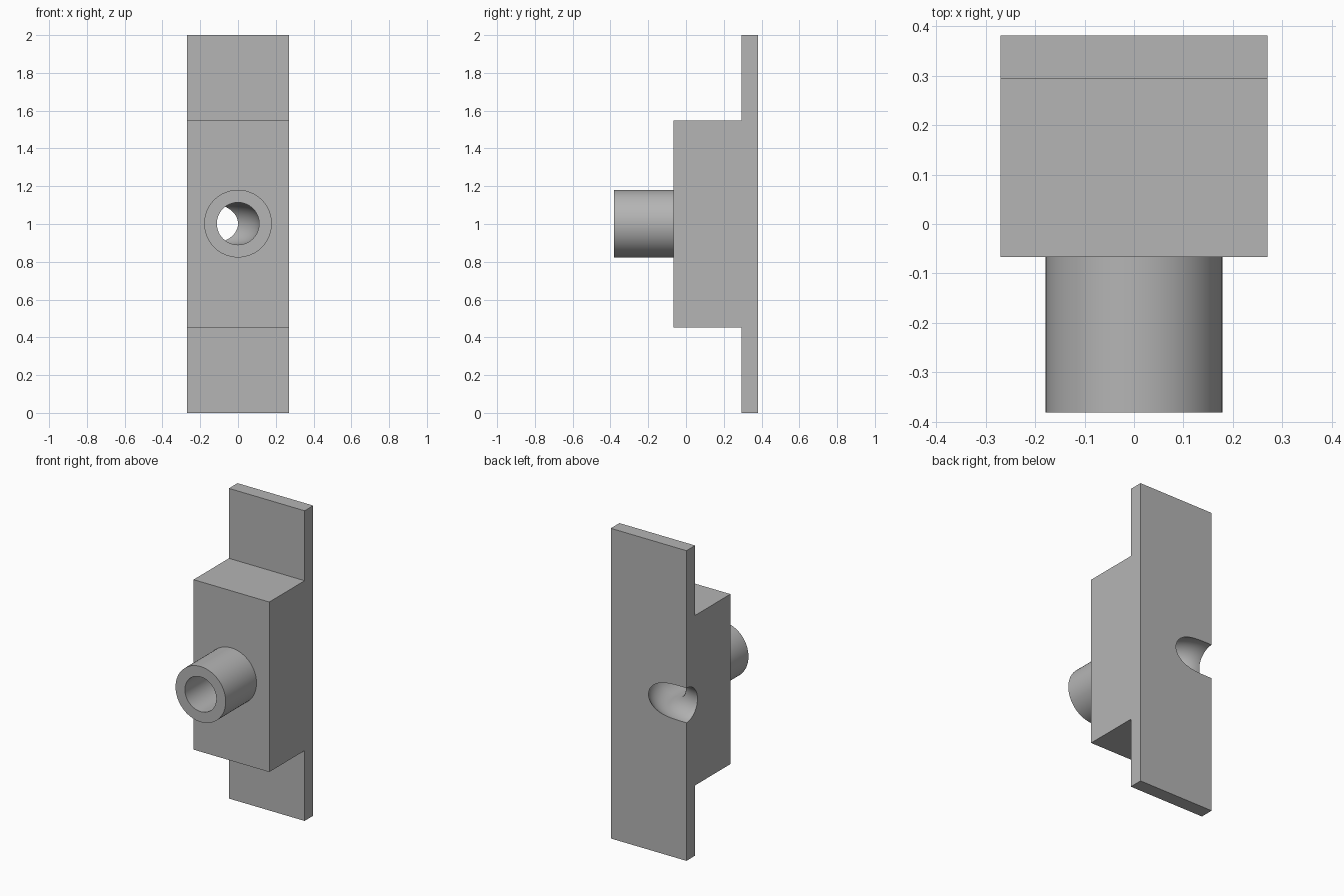
import bpy
import bmesh
from math import cos, sin, pi
from mathutils import Vector

if "Cube" in bpy.data.objects:
    bpy.data.objects.remove(bpy.data.objects["Cube"], do_unlink=True)

HALF_W = 0.27                        # half width of the bracket
BACK, PLATE_FRONT, BLOCK_FRONT, TIP = 0.381, 0.293, -0.067, -0.381
BLOCK_LOW, BLOCK_HIGH, HEIGHT = 0.453, 1.549, 2.0
AXIS_Z = 1.002
BOSS_R, BORE_R, BEND_R = 0.179, 0.112, 0.27

grey = bpy.data.materials.new("plain grey")
grey.use_nodes = True
colour = (0.46, 0.46, 0.46, 1)
grey.diffuse_color = colour
grey.node_tree.nodes["Principled BSDF"].inputs["Base Color"].default_value = colour


def finish(bm, name):
    bmesh.ops.recalc_face_normals(bm, faces=bm.faces)
    mesh = bpy.data.meshes.new(name)
    bm.to_mesh(mesh)
    bm.free()
    mesh.materials.append(grey)
    obj = bpy.data.objects.new(name, mesh)
    bpy.context.collection.objects.link(obj)
    return obj


def tube(name, stations, radius, sides=64):
    """Closed round bar through (centre, sideways direction) stations."""
    bm = bmesh.new()
    rings = []
    for centre, side in stations:
        turns = [2 * pi * i / sides for i in range(sides)]
        rings.append([bm.verts.new(centre + radius * (side * cos(a) + Vector((0, 0, sin(a)))))
                      for a in turns])
    for a, b in zip(rings, rings[1:]):
        for i in range(sides):
            j = (i + 1) % sides
            bm.faces.new((a[i], a[j], b[j], b[i]))
    bm.faces.new(rings[0])
    bm.faces.new(rings[-1])
    return finish(bm, name)


def combine(target, tool, operation):
    mod = target.modifiers.new(operation.lower(), "BOOLEAN")
    mod.operation = operation
    mod.solver = "EXACT"
    mod.object = tool
    bpy.context.view_layer.objects.active = target
    bpy.ops.object.modifier_apply(modifier=mod.name)
    bpy.data.objects.remove(tool, do_unlink=True)


# Mounting plate and block: stepped side profile extruded across the width
profile = [(BACK, 0), (PLATE_FRONT, 0), (PLATE_FRONT, BLOCK_LOW), (BLOCK_FRONT, BLOCK_LOW),
           (BLOCK_FRONT, BLOCK_HIGH), (PLATE_FRONT, BLOCK_HIGH), (PLATE_FRONT, HEIGHT), (BACK, HEIGHT)]
bm = bmesh.new()
face = bm.faces.new([bm.verts.new((-HALF_W, y, z)) for y, z in profile])
grown = bmesh.ops.extrude_face_region(bm, geom=[face])["geom"]
bmesh.ops.translate(bm, vec=(2 * HALF_W, 0, 0),
                    verts=[v for v in grown if isinstance(v, bmesh.types.BMVert)])
bracket = finish(bm, "bracket_with_spout")

# Round spout on the front
across = Vector((1, 0, 0))
spout = tube("spout", [(Vector((0, TIP, AXIS_Z)), across), (Vector((0, 0, AXIS_Z)), across)], BOSS_R)
combine(bracket, spout, "UNION")

# Bore: straight in from the front, then an elbow out at the rear right-hand edge
pivot = Vector((-HALF_W, BACK - BEND_R, AXIS_Z))
path = [(Vector((0, TIP - 0.1, AXIS_Z)), across)]
STEPS = 32
for i in range(STEPS + 1):
    angle = pi / 2 * i / STEPS
    out = Vector((cos(angle), sin(angle), 0))
    path.append((pivot + BEND_R * out, out))
path.append((path[-1][0] - 0.15 * across, path[-1][1]))
bore = tube("bore_cutter", path, BORE_R)
bore.hide_render = True
combine(bracket, bore, "DIFFERENCE")

# Smooth round walls, crisp edges
bpy.ops.object.select_all(action="DESELECT")
bracket.select_set(True)
bpy.context.view_layer.objects.active = bracket
bpy.ops.object.shade_smooth_by_angle(angle=pi / 6)
